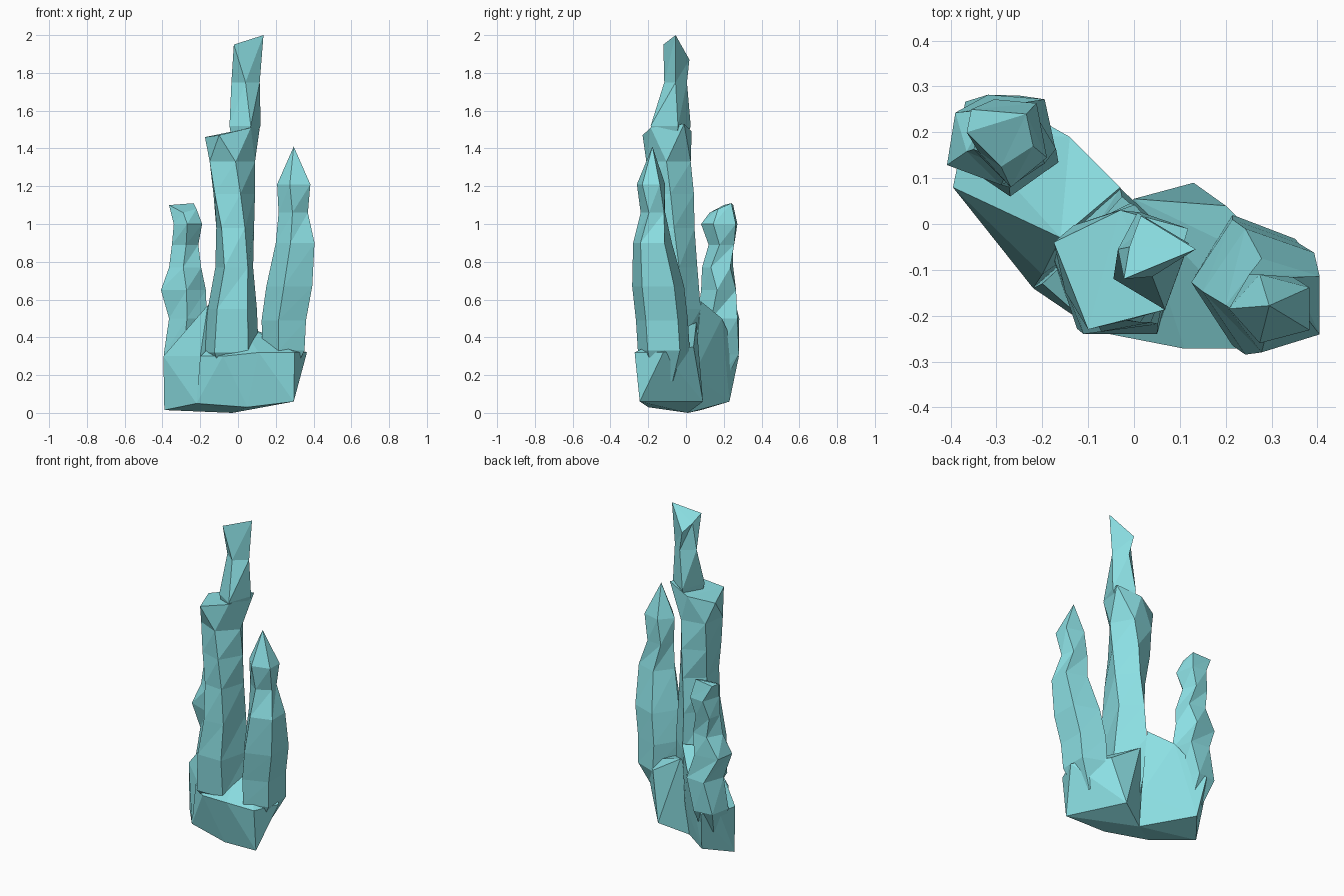
import bpy, bmesh
from math import cos, sin, radians, tau

if "Cube" in bpy.data.objects:
    bpy.data.objects.remove(bpy.data.objects["Cube"])


def make_object(name, bm):
    bmesh.ops.triangulate(bm, faces=bm.faces[:])
    bmesh.ops.recalc_face_normals(bm, faces=bm.faces[:])
    mesh = bpy.data.meshes.new(name)
    bm.to_mesh(mesh)
    bm.free()
    ob = bpy.data.objects.new(name, mesh)
    bpy.context.collection.objects.link(ob)
    return ob


def hull(name, points):
    """Faceted lump wrapped around a few corner points."""
    bm = bmesh.new()
    for p in points:
        bm.verts.new(p)
    bmesh.ops.convex_hull(bm, input=bm.verts[:])
    loose = [v for v in bm.verts if not v.link_faces]
    bmesh.ops.delete(bm, geom=loose, context='VERTS')
    return make_object(name, bm)


def ring(n, z, x0, x1, y0, y1, twist):
    """n-sided section stretched to fill the given x and y extents."""
    pts = [(cos(radians(twist) + tau * i / n), sin(radians(twist) + tau * i / n)) for i in range(n)]
    xs, ys = [p[0] for p in pts], [p[1] for p in pts]
    fx = (x1 - x0) / (max(xs) - min(xs))
    fy = (y1 - y0) / (max(ys) - min(ys))
    return [(x0 + (x - min(xs)) * fx, y0 + (y - min(ys)) * fy, z) for x, y in pts]


def spire(name, n, sections, cap=None, tip=None):
    """Loft faceted sections, finishing in a tilted cap or a point."""
    bm = bmesh.new()
    rings = [ring(n, *s) for s in sections]
    if cap:
        rings.append(cap)
    rings = [[bm.verts.new(p) for p in r] for r in rings]
    for a, b in zip(rings, rings[1:]):
        for i in range(n):
            j = (i + 1) % n
            bm.faces.new((a[i], a[j], b[j]))
            bm.faces.new((a[i], b[j], b[i]))
    bm.faces.new(rings[0][::-1])
    top = rings[-1]
    if tip:
        t = bm.verts.new(tip)
        for i in range(n):
            bm.faces.new((top[i], top[(i + 1) % n], t))
    else:
        bm.faces.new(top)
    return make_object(name, bm)


# Base: two lobes meeting in a notch at the back, with a saddle on the left
base = hull("coral_rock", [
    (-.39, .08, .015), (-.22, -.14, .05), (-.03, .01, 0), (-.27, .23, .06),
    (-.395, .08, .3), (-.2, -.11, .3), (-.14, .19, .5), (-.03, .08, .59),
    (-.16, -.03, .57), (-.3, .28, .3), (-.37, .2, .3), (-.02, .04, .2)])
right_lobe = hull("right_lobe", [
    (-.22, -.14, .05), (-.03, .01, 0), (.05, -.2, .03), (.295, -.245, .06),
    (.13, .09, .06), (-.2, -.13, .3), (-.08, -.235, .3), (.11, -.272, .32),
    (.3, -.272, .32), (.365, -.12, .32), (.2, .04, .35), (0, .055, .48), (.12, .0, .42)])

# Left spire: short with a blunt tilted cap
left = spire("left_spire", 5, [
    (.17, -.35, -.22, .1, .21, 60),
    (.31, -.393, -.2, .08, .28, 60),
    (.5, -.365, -.165, .06, .282, 50),
    (.65, -.408, -.17, .08, .265, 65),
    (.77, -.365, -.195, .085, .25, 45),
    (.89, -.35, -.21, .12, .255, 60),
    (1.0, -.34, -.19, .08, .272, 50)],
    cap=[(-.235, .24, 1.11), (-.355, .25, 1.1), (-.365, .2, 1.1), (-.29, .125, 1.06), (-.22, .17, 1.08)])

# Centre spire: thick lower trunk ending in a ledge
trunk = spire("centre_trunk", 5, [
    (.17, -.1, .06, -.12, .02, 90),
    (.32, -.18, .11, -.228, .04, 90),
    (.55, -.16, .1, -.24, .078, 90),
    (.77, -.12, .08, -.235, .06, 95),
    (.98, -.115, .085, -.215, .045, 85),
    (1.16, -.13, .09, -.215, .042, 75),
    (1.33, -.15, .09, -.21, .025, 65)],
    cap=[(.118, -.01, 1.53), (-.03, .03, 1.49), (-.175, -.04, 1.46), (-.1, -.23, 1.47), (.068, -.187, 1.51)])

# Centre spire: slim top with a slanted triangular tip
top = spire("centre_top", 4, [
    (1.36, -.02, .05, -.13, -.02, 20),
    (1.52, -.045, .12, -.187, .025, 20),
    (1.75, -.035, .115, -.115, .005, 0)],
    cap=[(.135, -.055, 2.0), (.015, .018, 1.87), (-.01, -.05, 1.91), (-.022, -.12, 1.95)])

# Right spire: bulging stem with a pointed tip
right = spire("right_spire", 5, [
    (.17, .15, .27, -.2, -.04, 36),
    (.33, .13, .352, -.255, .02, 36),
    (.49, .125, .36, -.265, .01, 36),
    (.67, .15, .393, -.285, -.01, 36),
    (.9, .2, .405, -.28, -.075, 36),
    (1.06, .215, .37, -.24, -.11, 50),
    (1.21, .207, .383, -.26, -.11, 36)],
    tip=(.295, -.178, 1.41))

# Fuse everything into one faceted rock
bpy.context.view_layer.objects.active = base
for part in (right_lobe, left, trunk, top, right):
    mod = base.modifiers.new("fuse", 'BOOLEAN')
    mod.operation = 'UNION'
    mod.solver = 'EXACT'
    mod.object = part
    bpy.ops.object.modifier_apply(modifier=mod.name)
    bpy.data.objects.remove(part)

# Teal colour
mat = bpy.data.materials.new("teal")
mat.diffuse_color = (.26, .74, .77, 1)
mat.use_nodes = True
mat.node_tree.nodes["Principled BSDF"].inputs["Base Color"].default_value = mat.diffuse_color
base.data.materials.clear()
base.data.materials.append(mat)
